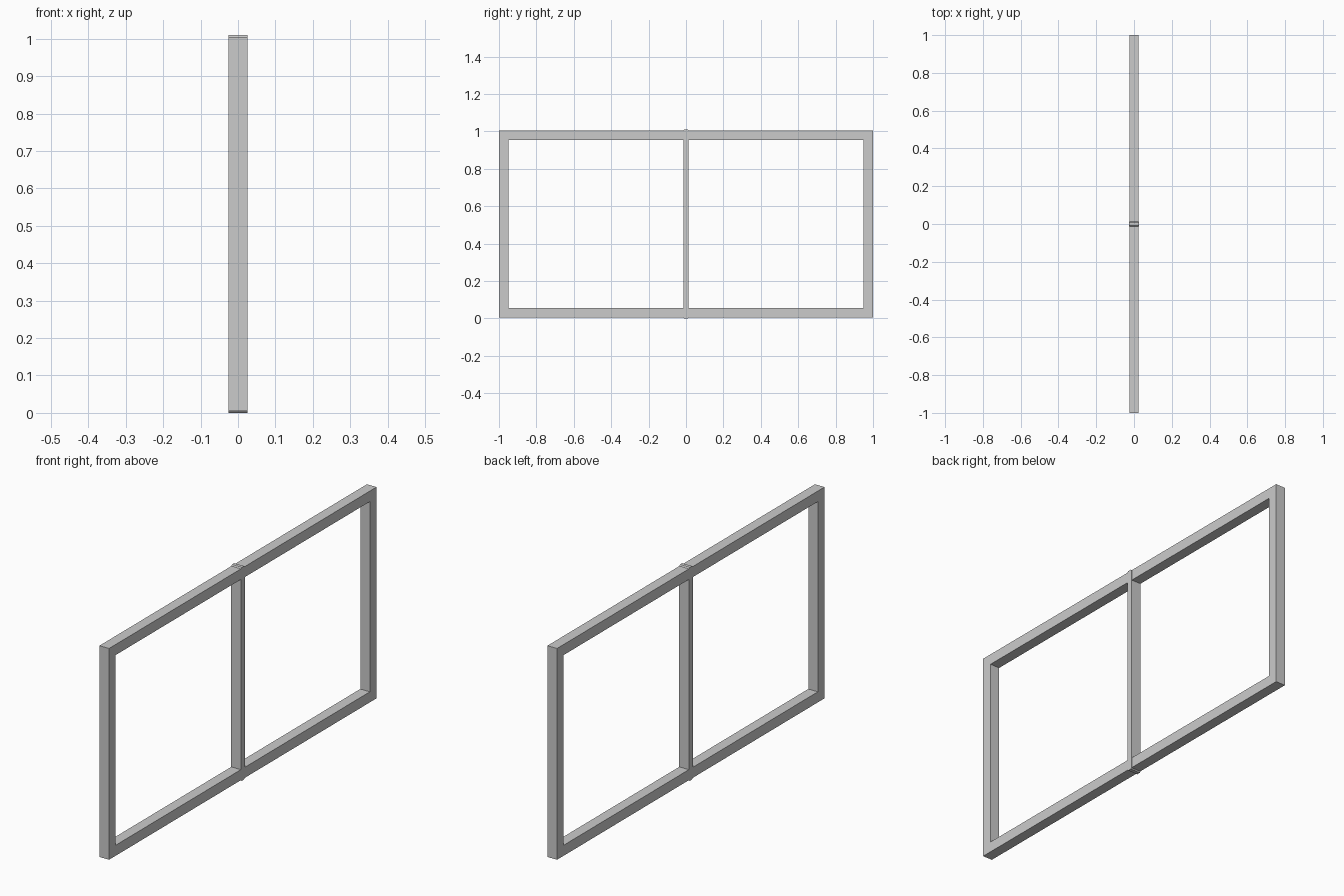
import bpy, bmesh

if "Cube" in bpy.data.objects:
    bpy.data.objects.remove(bpy.data.objects["Cube"])

HALF_DEPTH = 0.025


def prism(name, loops, x0, x1):
    """Extrude a closed (y, z) outline, or an outer/inner pair, along x."""
    bm = bmesh.new()
    rings = [[[bm.verts.new((x, y, z)) for y, z in loop] for x in (x0, x1)] for loop in loops]
    n = len(loops[0])
    for back, front in rings:
        for i in range(n):
            j = (i + 1) % n
            bm.faces.new((back[i], back[j], front[j], front[i]))
    for side in (0, 1):
        if len(rings) == 1:
            bm.faces.new(rings[0][side])
        else:
            outer, inner = rings[0][side], rings[1][side]
            for i in range(n):
                j = (i + 1) % n
                bm.faces.new((outer[i], outer[j], inner[j], inner[i]))
    bmesh.ops.recalc_face_normals(bm, faces=bm.faces)
    mesh = bpy.data.meshes.new(name)
    bm.to_mesh(mesh)
    bm.free()
    obj = bpy.data.objects.new(name, mesh)
    bpy.context.collection.objects.link(obj)
    return obj


def rect(y, z0, z1):
    return [(-y, z0), (y, z0), (y, z1), (-y, z1)]


# outer frame: two abutting halves with a seam down the middle
frame = [rect(1.0, 0.005, 1.005), rect(0.95, 0.055, 0.955)]
prism("frame_front_half", frame, 0.0, HALF_DEPTH)
prism("frame_back_half", frame, -HALF_DEPTH, 0.0)

# centre post with chamfered ends, standing slightly proud of the frame
w, c, top = 0.0145, 0.006, 1.01
post = [(-w + c, 0), (w - c, 0), (w, c), (w, top - c),
        (w - c, top), (-w + c, top), (-w, top - c), (-w, c)]
prism("centre_post", [post], -HALF_DEPTH - 0.0007, HALF_DEPTH + 0.0007)
